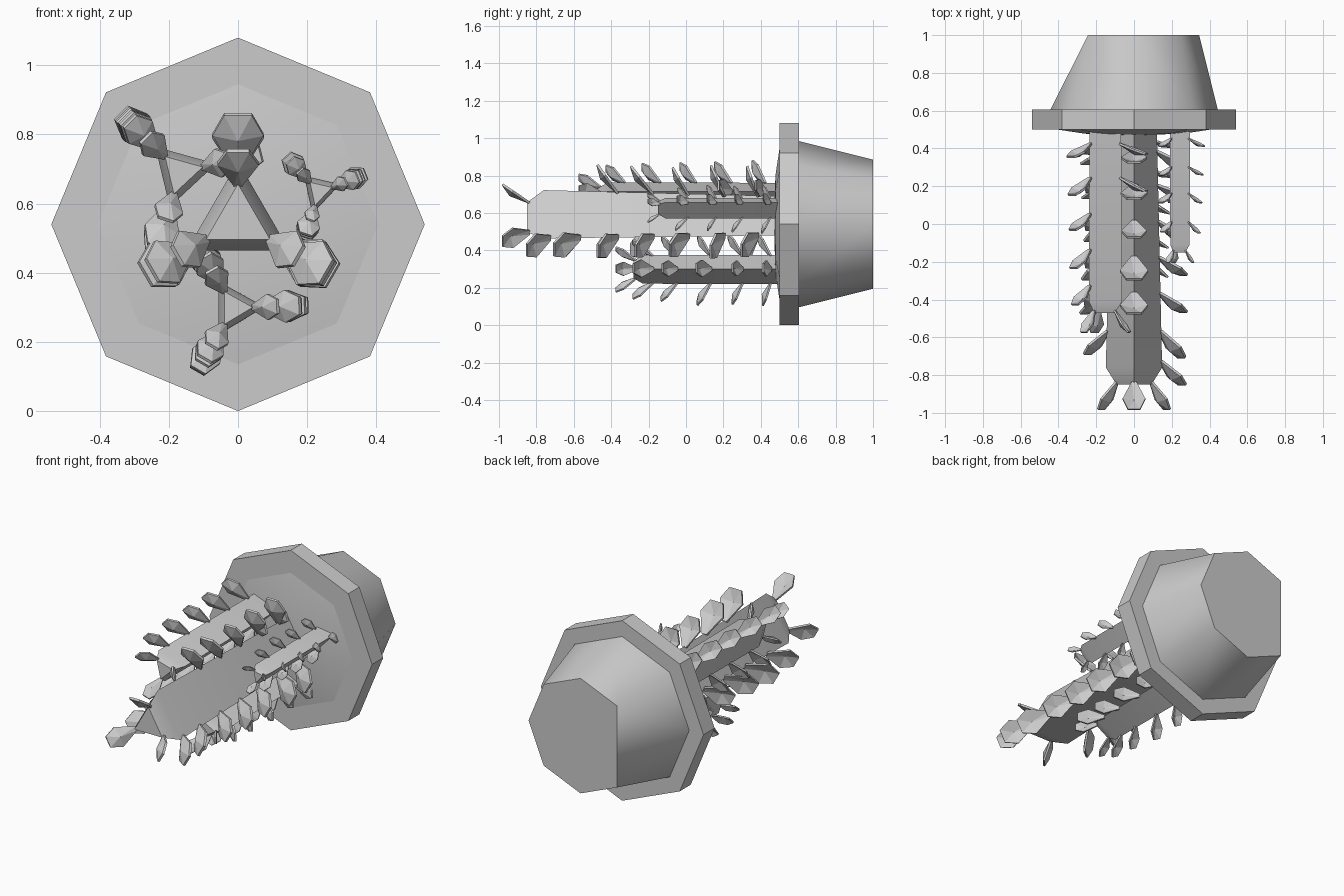
import bpy, bmesh, math, random
from mathutils import Vector

if "Cube" in bpy.data.objects:
    bpy.data.objects.remove(bpy.data.objects["Cube"])

random.seed(4)
CZ = 0.54  # height of the pot axis, which runs along y


def finish(name, bm, smooth=None):
    bmesh.ops.recalc_face_normals(bm, faces=bm.faces[:])
    me = bpy.data.meshes.new(name)
    bm.to_mesh(me)
    bm.free()
    if smooth:
        for p in me.polygons:
            p.use_smooth = True
        me.set_sharp_from_angle(angle=math.radians(smooth))
    ob = bpy.data.objects.new(name, me)
    bpy.context.collection.objects.link(ob)
    return ob


def ring(bm, cx, y, cz, r, angles):
    return [bm.verts.new((cx + r * math.cos(math.radians(a)), y,
                          cz + r * math.sin(math.radians(a)))) for a in angles]


def bridge(bm, a, b):
    n = len(a)
    for i in range(n):
        j = (i + 1) % n
        bm.faces.new((a[i], a[j], b[j], b[i]))


OCT = [45 * i for i in range(8)]

# pot rim: octagonal band
bm = bmesh.new()
loops = [ring(bm, 0, y, CZ, r, OCT) for y, r in
         ((0.5, 0.405), (0.5, 0.54), (0.605, 0.54), (0.605, 0.445))]
for a, b in zip(loops, loops[1:]):
    bridge(bm, a, b)
finish("pot_rim", bm)

# pot body: tapered, with the left corner of the base cut off
bm = bmesh.new()
front = ring(bm, 0, 0.6, CZ, 0.445, OCT)
back = ring(bm, 0, 1.0, CZ, 0.345, [a for a in OCT if a != 180])
k = [0, 1, 2, 3, None, 4, 5, 6]
for i in range(8):
    j = (i + 1) % 8
    corner = [back[k[m]] for m in (j, i) if k[m] is not None]
    bm.faces.new([front[i], front[j]] + corner)
bm.faces.new((front[4], back[4], back[3]))
bm.faces.new(back)
finish("pot_body", bm, 60)

# soil: shallow dome filling the rim
bm = bmesh.new()
a = ring(bm, 0, 0.5, CZ, 0.405, OCT)
b = ring(bm, 0, 0.478, CZ, 0.26, OCT)
bridge(bm, a, b)
c = bm.verts.new((0, 0.47, CZ))
for i in range(8):
    bm.faces.new((b[i], b[(i + 1) % 8], c))
finish("soil", bm, 40)


def add_leaf(bm, base, out, side, length, width, lean):
    """Folded spatula leaf; lean is its angle towards the front."""
    lean = math.radians(lean)
    fwd = Vector((0, -1, 0))
    u = out * math.cos(lean) + fwd * math.sin(lean)
    n = fwd * math.cos(lean) - out * math.sin(lean)
    t = 0.07 * length
    shape = [(0, 0.1), (0.62, 0.5), (1, 0.27), (1, -0.27), (0.62, -0.5), (0, -0.1)]
    sheets = []
    for off in (0, -t):
        vs = [bm.verts.new(base + u * (length * p) + side * (width * q) + n * off)
              for p, q in shape]
        mid = bm.verts.new(base + u * (0.62 * length) + n * (off + 0.14 * length))
        for i in range(6):
            bm.faces.new((vs[i], vs[(i + 1) % 6], mid))
        sheets.append(vs)
    bridge(bm, *sheets)


def cactus(name, cx, cz, r0, r1, tip, taper, ridges, leaf, tip_leaf):
    """Three-sided stem; ridges = (angle, leaf positions along y)."""
    angles = [r[0] for r in ridges]
    bm = bmesh.new()
    loops = [ring(bm, cx, y, cz, r, angles) for y, r in
             ((0.5, r0), (tip + taper, r1), (tip, r1 * 0.62))]
    for a, b in zip(loops, loops[1:]):
        bridge(bm, a, b)
    bm.faces.new(loops[0])
    bm.faces.new(loops[-1])
    finish(name + "_stem", bm, 35)

    bm = bmesh.new()
    for ang, ys in ridges:
        a = math.radians(ang)
        out = Vector((math.cos(a), 0, math.sin(a)))
        side = Vector((-math.sin(a), 0, math.cos(a)))
        axis = Vector((cx, 0, cz))
        for y in ys:
            f = (0.5 - y) / (0.5 - tip)
            r = r0 + (r1 - r0) * f
            s = random.uniform(0.92, 1.05)
            add_leaf(bm, axis + out * (r - 0.01) + Vector((0, y, 0)), out, side,
                     leaf[0] * s, leaf[1] * s, 22 + 26 * f + random.uniform(-6, 6))
        add_leaf(bm, axis + out * (r1 * 0.58) + Vector((0, tip + 0.01, 0)), out, side,
                 *tip_leaf, 56)
    finish(name + "_leaves", bm)


# stems, each with leaves along its three ridges
rows = [0.38, 0.20, 0.01, -0.18, -0.37]
cactus("tall", 0, 0.55, 0.14, 0.172, -0.85, 0.09,
       [(90, rows), (210, rows + [-0.57]), (330, rows + [-0.57, -0.73])],
       (0.185, 0.145), (0.175, 0.12))
rows = [0.42, 0.24, 0.05, -0.14, -0.33]
cactus("left", -0.165, 0.69, 0.1, 0.105, -0.47, 0.06,
       [(135, rows), (252, rows), (14, rows[:2])],
       (0.16, 0.1), (0.14, 0.085))
rows = [0.45, 0.30, 0.16, 0.01]
cactus("right", 0.235, 0.632, 0.066, 0.064, -0.15, 0.04,
       [(132, rows), (22, rows), (252, rows)],
       (0.095, 0.065), (0.08, 0.045))
rows = [0.45, 0.30, 0.13, -0.05, -0.18]
cactus("lower", -0.012, 0.298, 0.09, 0.088, -0.28, 0.05,
       [(120, rows), (2, rows), (240, rows)],
       (0.145, 0.09), (0.13, 0.075))
